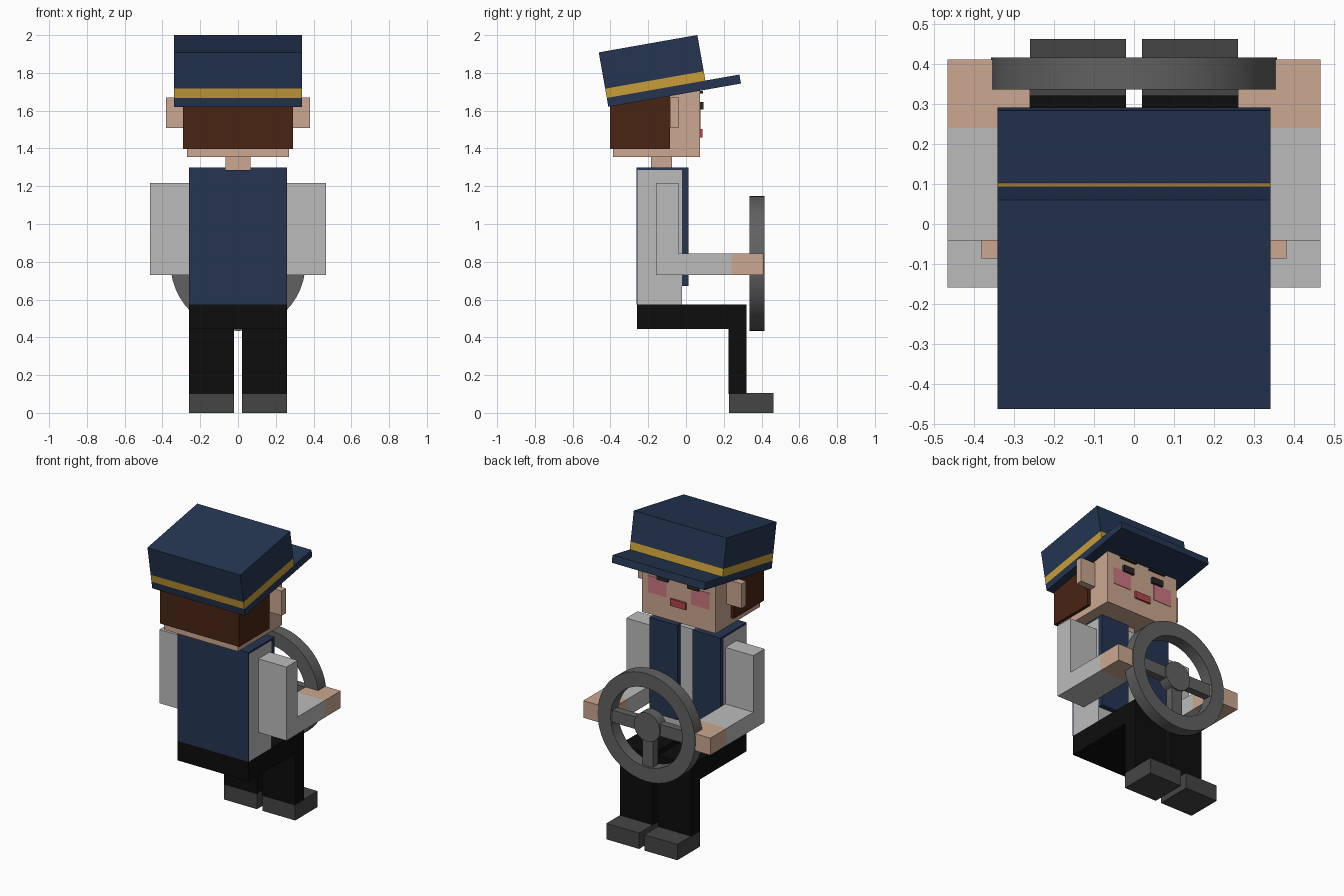
import bpy, bmesh
from math import radians, sin, cos, pi
from mathutils import Matrix

if "Cube" in bpy.data.objects:
    bpy.data.objects.remove(bpy.data.objects["Cube"])


def mat(name, rgb):
    m = bpy.data.materials.new(name)
    m.diffuse_color = (*rgb, 1)
    m.use_nodes = True
    m.node_tree.nodes["Principled BSDF"].inputs["Base Color"].default_value = m.diffuse_color
    return m


NAVY = mat("navy", (0.018, 0.036, 0.085))
GOLD = mat("gold", (0.58, 0.34, 0.04))
SKIN = mat("skin", (0.60, 0.39, 0.28))
HAIR = mat("brown", (0.065, 0.018, 0.006))
SHIRT = mat("shirt", (0.50, 0.50, 0.50))
BLACK = mat("black", (0.004, 0.004, 0.004))
SHOE = mat("shoe_grey", (0.06, 0.06, 0.06))
WHEEL = mat("wheel_grey", (0.12, 0.12, 0.12))
DARK = mat("dark", (0.02, 0.02, 0.02))
RED = mat("red", (0.45, 0.06, 0.07))
PINK = mat("pink", (0.60, 0.19, 0.22))


def add(name, bm, material, matrix=None):
    if matrix:
        bm.transform(matrix)
    bmesh.ops.recalc_face_normals(bm, faces=bm.faces)
    me = bpy.data.meshes.new(name)
    bm.to_mesh(me)
    bm.free()
    me.materials.append(material)
    ob = bpy.data.objects.new(name, me)
    bpy.context.collection.objects.link(ob)
    return ob


def box(name, x, y, z, material, matrix=None):
    """Box from (min, max) ranges."""
    bm = bmesh.new()
    bmesh.ops.create_cube(bm, size=1)
    for v in bm.verts:
        v.co = [r[0] if c < 0 else r[1] for c, r in zip(v.co, (x, y, z))]
    return add(name, bm, material, matrix)


def pair(name, x, y, z, material):
    """Box and its mirror image across x = 0."""
    box(name + "_right", x, y, z, material)
    box(name + "_left", (-x[1], -x[0]), y, z, material)


def prism(name, outline, x, material):
    """Side profile in y, z swept along x, plus its mirror image."""
    for side, s in (("right", 1), ("left", -1)):
        bm = bmesh.new()
        face = bm.faces.new([bm.verts.new((s * x[0], a, b)) for a, b in outline])
        ext = bmesh.ops.extrude_face_region(bm, geom=[face])["geom"]
        verts = [e for e in ext if isinstance(e, bmesh.types.BMVert)]
        bmesh.ops.translate(bm, vec=(s * (x[1] - x[0]), 0, 0), verts=verts)
        add(f"{name}_{side}", bm, material)


def ring(name, profile, segs, center, material):
    """Closed (radius, y) profile turned around the y axis."""
    bm = bmesh.new()
    loops = []
    for i in range(segs):
        a = 2 * pi * i / segs
        loops.append([bm.verts.new((r * cos(a), y, r * sin(a))) for r, y in profile])
    n = len(profile)
    for i in range(segs):
        p, q = loops[i], loops[(i + 1) % segs]
        for j in range(n):
            k = (j + 1) % n
            bm.faces.new((p[j], p[k], q[k], q[j]))
    return add(name, bm, material, Matrix.Translation(center))


# Seated legs and shoes
prism("leg", [(-0.26, 0.445), (0.225, 0.445), (0.225, 0.1), (0.32, 0.1),
              (0.32, 0.575), (-0.26, 0.575)], (0.02, 0.26), BLACK)
box("pelvis", (-0.02, 0.02), (-0.26, -0.02), (0.445, 0.575), BLACK)
pair("shoe", (0.02, 0.26), (0.227, 0.462), (0, 0.105), SHOE)

# Torso and vest
box("shirt_torso", (-0.26, 0.26), (-0.256, -0.02), (0.575, 1.285), SHIRT)
box("vest_back", (-0.26, 0.26), (-0.262, -0.256), (0.575, 1.285), NAVY)
pair("vest_shoulder", (0.065, 0.26), (-0.262, -0.02), (1.285, 1.298), NAVY)
pair("vest_front", (0.055, 0.26), (-0.02, 0.012), (0.672, 1.298), NAVY)

# Bent arms and hands
prism("sleeve", [(-0.158, 0.73), (0.24, 0.73), (0.24, 0.843), (-0.04, 0.843),
                 (-0.04, 1.217), (-0.158, 1.217)], (0.26, 0.465), SHIRT)
pair("hand", (0.26, 0.465), (0.24, 0.41), (0.73, 0.843), SKIN)

# Head
box("neck", (-0.067, 0.067), (-0.185, -0.075), (1.28, 1.36), SKIN)
box("head", (-0.27, 0.27), (-0.386, 0.075), (1.355, 1.72), SKIN)
box("hair", (-0.29, 0.29), (-0.402, -0.086), (1.397, 1.70), HAIR)
pair("ear", (0.26, 0.38), (-0.086, -0.04), (1.507, 1.67), SKIN)

# Face
pair("eye", (0.072, 0.152), (0.07, 0.092), (1.607, 1.647), DARK)
pair("eyebrow", (0.052, 0.172), (0.07, 0.09), (1.69, 1.703), DARK)
pair("cheek", (0.09, 0.225), (0.07, 0.078), (1.50, 1.61), PINK)
box("mouth", (-0.058, 0.058), (0.07, 0.087), (1.457, 1.503), RED)

# Tilted cap
tilt = Matrix.Translation((0, -0.411, 1.62)) @ Matrix.Rotation(radians(10), 4, 'X')
box("cap_brim", (-0.34, 0.34), (0, 0.713), (0, 0.048), NAVY, tilt)
box("cap_band", (-0.34, 0.34), (0, 0.53), (0.048, 0.098), GOLD, tilt)
box("cap_crown", (-0.34, 0.34), (0, 0.53), (0.098, 0.293), NAVY, tilt)

# Steering wheel: rim, hub and three spokes
C = (0, 0.375, 0.791)
rim = ring("wheel_rim", [(0.262, -0.04), (0.357, -0.04), (0.357, 0.04), (0.262, 0.04)],
           48, C, WHEEL)
bm = bmesh.new()
bmesh.ops.create_cone(bm, cap_ends=True, segments=32, radius1=0.095, radius2=0.095, depth=0.07)
hub = add("wheel_hub", bm, WHEEL, Matrix.Translation(C) @ Matrix.Rotation(radians(90), 4, 'X'))
for i, a in enumerate((0, 90, 180)):
    box(f"wheel_spoke_{i + 1}", (0.06, 0.28), (-0.025, 0.025), (-0.04, 0.04), WHEEL,
        Matrix.Translation(C) @ Matrix.Rotation(radians(a), 4, 'Y'))

# Smooth the round wheel parts only
for ob in (rim, hub):
    bpy.ops.object.select_all(action='DESELECT')
    ob.select_set(True)
    bpy.context.view_layer.objects.active = ob
    bpy.ops.object.shade_smooth_by_angle(angle=radians(30))
